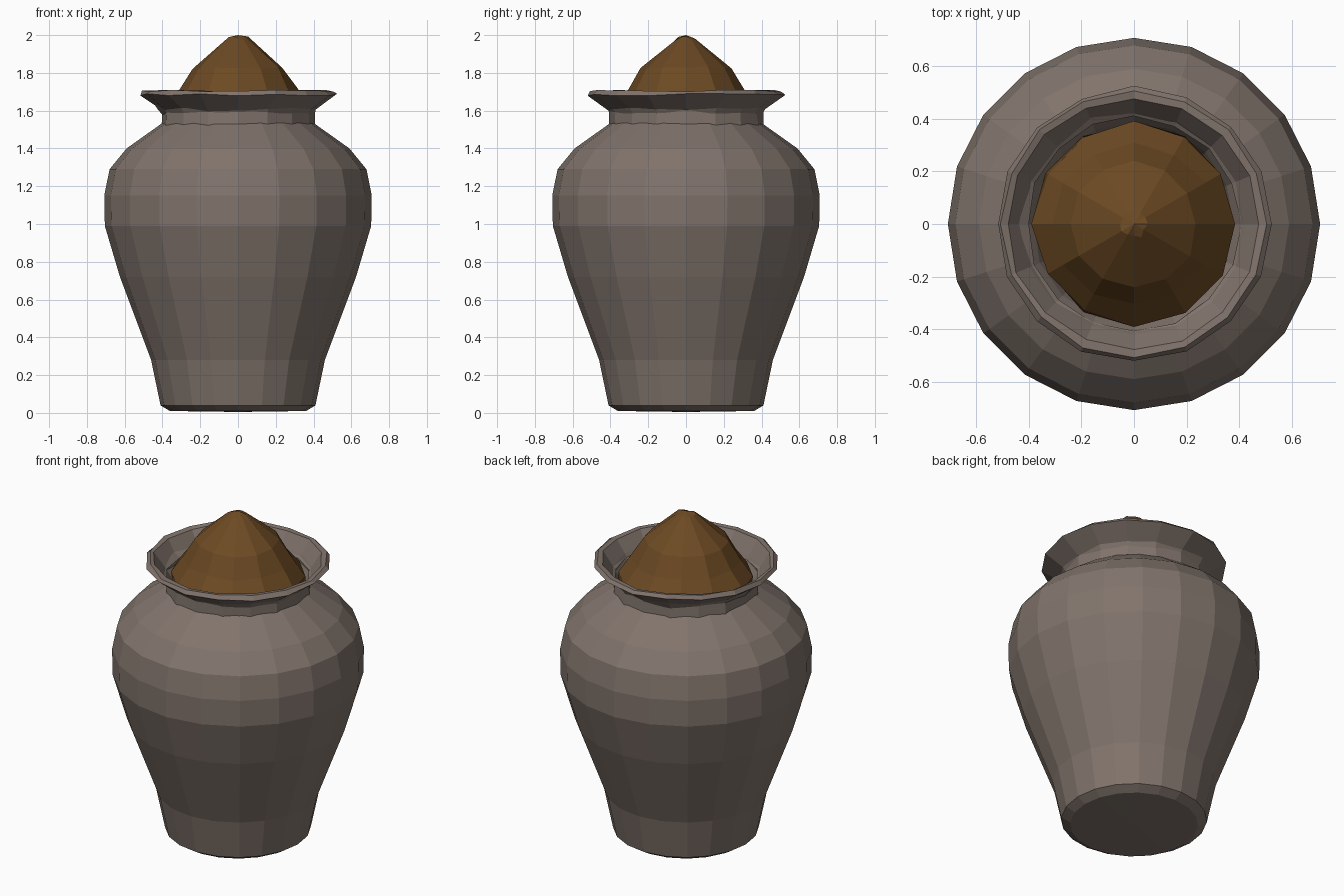
import bpy, math, random

random.seed(4)
default = bpy.data.objects.get("Cube")
if default:
    bpy.data.objects.remove(default, do_unlink=True)


def material(name, color):
    mat = bpy.data.materials.new(name)
    mat.use_nodes = True
    mat.diffuse_color = (*color, 1)
    bsdf = mat.node_tree.nodes["Principled BSDF"]
    bsdf.inputs["Base Color"].default_value = (*color, 1)
    bsdf.inputs["Roughness"].default_value = 0.9
    return mat


def lathe(name, profile, sides, mat, wobble=0.0):
    """Turn (radius, height) points about z; zero radius makes a pole."""
    verts, rings, faces = [], [], []
    for radius, z in profile:
        start = len(verts)
        count = sides if radius else 1
        for i in range(count):
            a = math.tau * i / sides
            r = radius + (random.uniform(-wobble, wobble) if radius else 0)
            dz = random.uniform(-wobble, wobble) if radius else 0
            verts.append((r * math.cos(a), r * math.sin(a), z + dz))
        rings.append([start + i % count for i in range(sides)])
    for low, high in zip(rings, rings[1:]):
        for i in range(sides):
            j = (i + 1) % sides
            loop = [low[i], low[j], high[j], high[i]]
            faces.append(list(dict.fromkeys(loop)))
    mesh = bpy.data.meshes.new(name)
    mesh.from_pydata(verts, [], faces)
    mesh.materials.append(mat)
    mesh.update()
    obj = bpy.data.objects.new(name, mesh)
    bpy.context.collection.objects.link(obj)
    return obj


clay = material("grey brown clay", (0.22, 0.175, 0.15))
spice = material("brown spice", (0.15, 0.068, 0.017))

# Jar body from the base up to the shoulder
lathe("jar_body", [(0, 0.005), (0.36, 0.01), (0.41, 0.04), (0.46, 0.28),
                   (0.625, 0.72), (0.705, 0.99), (0.708, 1.15),
                   (0.68, 1.29), (0.59, 1.40), (0.40, 1.535)], 20, clay)

# Neck, flared lip and the inner wall of the mouth
lathe("jar_neck_and_lip", [(0.41, 1.52), (0.405, 1.60), (0.52, 1.685),
                           (0.505, 1.705), (0.48, 1.70), (0.425, 1.62),
                           (0.385, 1.55), (0.37, 1.50)], 16, clay, 0.006)

# Heap of spice filling the mouth
lathe("spice_heap", [(0, 1.55), (0.38, 1.57), (0.385, 1.61), (0.31, 1.71),
                     (0.24, 1.825), (0.05, 1.985), (0, 2.0)], 12, spice, 0.008)
